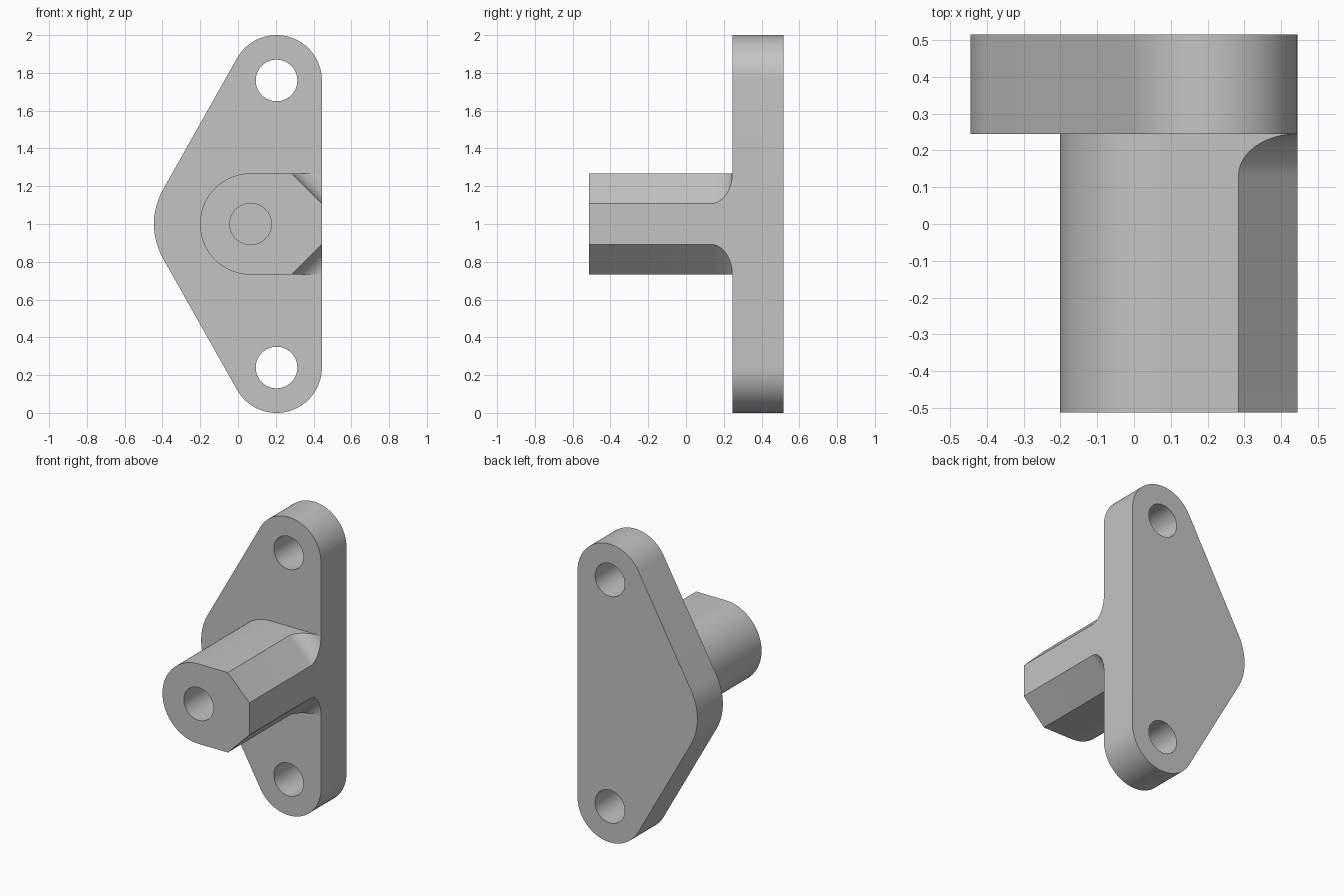
import bpy, bmesh
from math import sin, cos, pi, radians, sqrt, atan2, acos

cube = bpy.data.objects.get("Cube")
if cube:
    bpy.data.objects.remove(cube, do_unlink=True)

grey = bpy.data.materials.new("satin grey")
grey.use_nodes = True
colour = (0.55, 0.55, 0.55, 1)
grey.diffuse_color = colour
grey.node_tree.nodes["Principled BSDF"].inputs["Base Color"].default_value = colour

FRONT, PLATE_FRONT, BACK = -0.513, 0.245, 0.515
SIDE = 0.444          # shared flat side of plate and boss
HOLE_R = 0.11


def arc(cx, cz, r, start, end, steps):
    return [(cx + r * cos(start + (end - start) * i / steps),
             cz + r * sin(start + (end - start) * i / steps)) for i in range(steps + 1)]


def loft(name, sections):
    """Solid through matching (y, outline) sections, capped at both ends."""
    bm = bmesh.new()
    rings = [[bm.verts.new((x, y, z)) for x, z in pts] for y, pts in sections]
    n = len(rings[0])
    for a, b in zip(rings, rings[1:]):
        for i in range(n):
            j = (i + 1) % n
            bm.faces.new((a[i], a[j], b[j], b[i]))
    bm.faces.new(rings[0])
    bm.faces.new(rings[-1])
    bmesh.ops.remove_doubles(bm, verts=bm.verts[:], dist=1e-5)
    bmesh.ops.recalc_face_normals(bm, faces=bm.faces[:])
    mesh = bpy.data.meshes.new(name)
    bm.to_mesh(mesh)
    bm.free()
    mesh.materials.append(grey)
    ob = bpy.data.objects.new(name, mesh)
    bpy.context.collection.objects.link(ob)
    return ob


def combine(target, other, operation):
    mod = target.modifiers.new(operation.lower(), "BOOLEAN")
    mod.operation, mod.solver, mod.object = operation, "EXACT", other
    bpy.context.view_layer.objects.active = target
    bpy.ops.object.modifier_apply(modifier=mod.name)
    bpy.data.objects.remove(other, do_unlink=True)


def drill(target, x, z, y0, y1):
    ring = arc(x, z, HOLE_R, 0, 2 * pi, 64)[:-1]
    cutter = loft("drill", [(y0, ring), (y1, ring)])
    cutter.hide_render = True
    combine(target, cutter, "DIFFERENCE")


# Flange plate: two ear arcs and a wide nose arc joined by tangent lines
ear_r, nose_r, nose_x = 0.24, 0.37, -0.075
ear_x, ear_rise = SIDE - ear_r, 1 - ear_r
tangent = atan2(ear_rise, ear_x - nose_x) + acos((nose_r - ear_r) / sqrt((ear_x - nose_x) ** 2 + ear_rise ** 2))
outline = (arc(ear_x, 1 + ear_rise, ear_r, 0, tangent, 40)
           + arc(nose_x, 1, nose_r, tangent, 2 * pi - tangent, 24)
           + arc(ear_x, 1 - ear_rise, ear_r, 2 * pi - tangent, 2 * pi, 40))
bracket = loft("flange_bracket", [(PLATE_FRONT, outline), (BACK, outline)])

# Boss: round on one side, chamfered corners on the other that flare into the plate
boss_x, boss_r, chamfer = 0.067, 0.268, 0.16
flare = chamfer / sqrt(2)


def boss_outline(c):
    return ([(SIDE, 1 + boss_r - c), (SIDE - c, 1 + boss_r)]
            + arc(boss_x, 1, boss_r, pi / 2, 3 * pi / 2, 48)
            + [(SIDE - c, 1 - boss_r), (SIDE, 1 - boss_r + c)])


sections = [(FRONT, boss_outline(chamfer))]
for i in range(13):
    t = pi / 2 * i / 12
    sections.append((PLATE_FRONT - flare + flare * sin(t), boss_outline(chamfer * cos(t))))
sections.append((PLATE_FRONT + 0.1, boss_outline(0)))
boss = loft("boss", sections)
combine(bracket, boss, "UNION")

# Mounting holes through the ears and a blind bore in the boss
for side in (-1, 1):
    drill(bracket, ear_x, 1 + side * ear_rise, PLATE_FRONT - 0.1, BACK + 0.1)
drill(bracket, boss_x, 1, FRONT - 0.1, FRONT + 0.65)

bpy.ops.object.select_all(action="DESELECT")
bracket.select_set(True)
bpy.context.view_layer.objects.active = bracket
bpy.ops.object.shade_smooth_by_angle(angle=radians(25))
